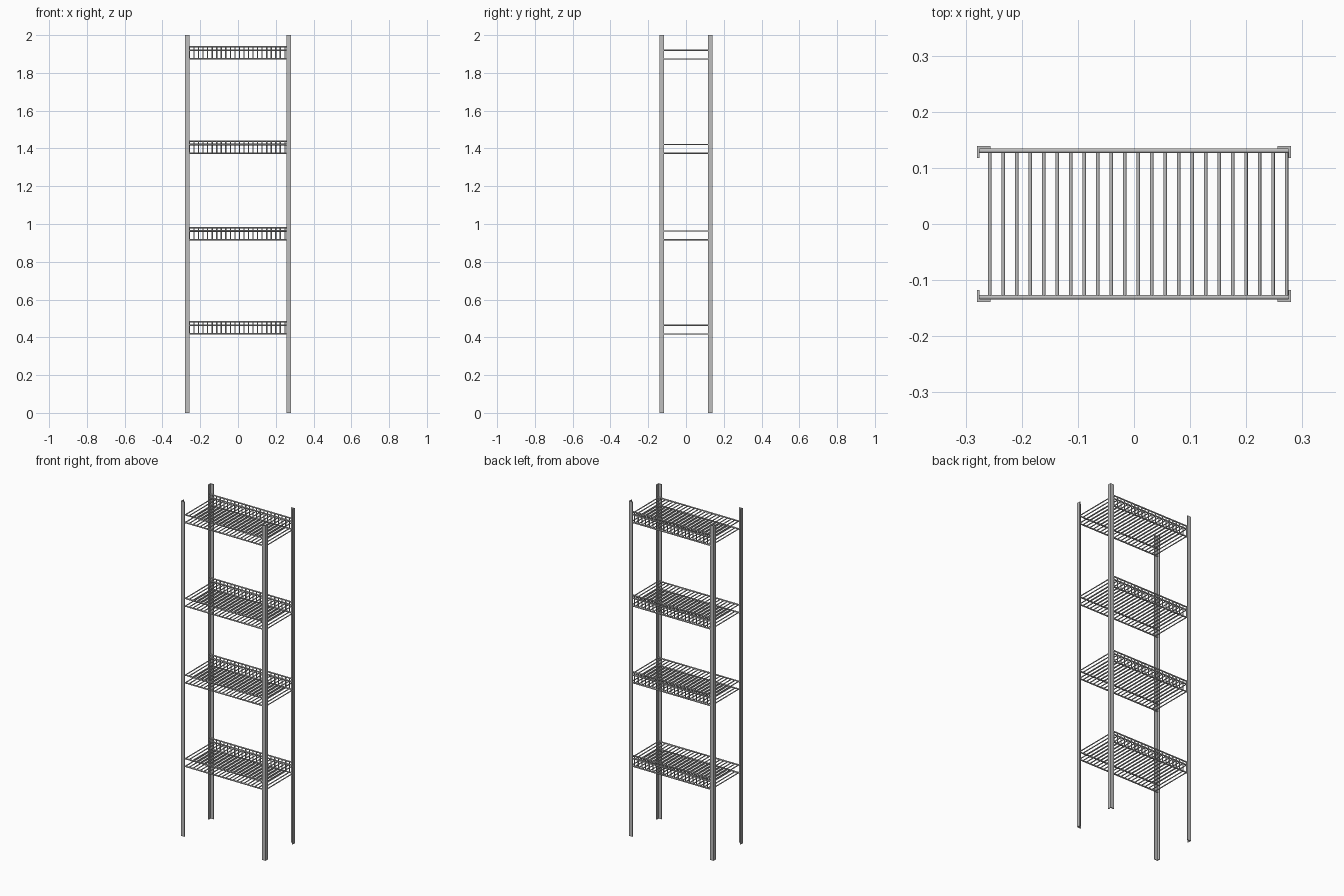
import bpy
import bmesh
from mathutils import Vector

if "Cube" in bpy.data.objects:
    bpy.data.objects.remove(bpy.data.objects["Cube"])

HX, HY, H = 0.28, 0.139, 2.0            # half width, half depth, height
LEG_X, LEG_Y, THICK = 0.024, 0.0215, 0.005  # angle-profile legs and thickness
RAIL_Y = 0.1305
LEVELS = (0.418, 0.917, 1.375, 1.874)   # wire deck heights
MID, TOP = 0.046, 0.064                 # upper layer and guard heights above the deck
XS = [-0.257 + i * 0.02405 for i in range(23)]

steel = bpy.data.materials.new("grey_steel")
steel.diffuse_color = (0.52, 0.52, 0.52, 1)
steel.use_nodes = True
steel.node_tree.nodes["Principled BSDF"].inputs["Base Color"].default_value = steel.diffuse_color


def finish(bm, name):
    bmesh.ops.recalc_face_normals(bm, faces=bm.faces)
    mesh = bpy.data.meshes.new(name)
    bm.to_mesh(mesh)
    bm.free()
    mesh.materials.append(steel)
    obj = bpy.data.objects.new(name, mesh)
    bpy.context.collection.objects.link(obj)
    return obj


def wires(name, segments, radius, sides=8):
    """Straight round bars between pairs of points, joined in one object."""
    bm = bmesh.new()
    for a, b in segments:
        a, b = Vector(a), Vector(b)
        rot = (b - a).to_track_quat('Z', 'Y').to_matrix().to_4x4()
        rot.translation = (a + b) / 2
        bmesh.ops.create_cone(bm, cap_ends=True, segments=sides, radius1=radius,
                              radius2=radius, depth=(b - a).length, matrix=rot)
    for f in bm.faces:
        f.smooth = len(f.verts) == 4
    for e in bm.edges:
        e.smooth = all(f.smooth for f in e.link_faces)
    return finish(bm, name)


# Corner posts: L-shaped angle bars opening inwards
def post(name, sx, sy):
    outline = [(HX, HY), (HX - LEG_X, HY), (HX - LEG_X, HY - THICK),
               (HX - THICK, HY - THICK), (HX - THICK, HY - LEG_Y), (HX, HY - LEG_Y)]
    bm = bmesh.new()
    face = bm.faces.new([bm.verts.new((sx * x, sy * y, 0)) for x, y in outline])
    ext = bmesh.ops.extrude_face_region(bm, geom=[face], use_keep_orig=True)
    top = [v for v in ext["geom"] if isinstance(v, bmesh.types.BMVert)]
    bmesh.ops.translate(bm, verts=top, vec=(0, 0, H))
    finish(bm, name)


for sx, side in ((-1, "left"), (1, "right")):
    for sy, end in ((-1, "front"), (1, "back")):
        post(f"{end}_{side}_post", sx, sy)

# Wire shelves
for n, z in enumerate(LEVELS, 1):
    def rail(y, h):
        return ((-0.277, y, z + h), (0.277, y, z + h))

    # Long rails: two in front, three behind
    wires(f"shelf_{n}_rails",
          [rail(-RAIL_Y, 0), rail(-RAIL_Y, MID),
           rail(RAIL_Y, 0), rail(RAIL_Y, MID), rail(RAIL_Y, TOP)], 0.0041)
    # Two layers of bars running front to back
    for layer, h in (("lower", 0), ("upper", MID)):
        wires(f"shelf_{n}_{layer}_deck",
              [((x, -RAIL_Y, z + h), (x, RAIL_Y, z + h)) for x in XS], 0.0031)
    # Upright bars of the back guard
    wires(f"shelf_{n}_back_guard",
          [((x, RAIL_Y, z), (x, RAIL_Y, z + TOP)) for x in XS], 0.0031)
